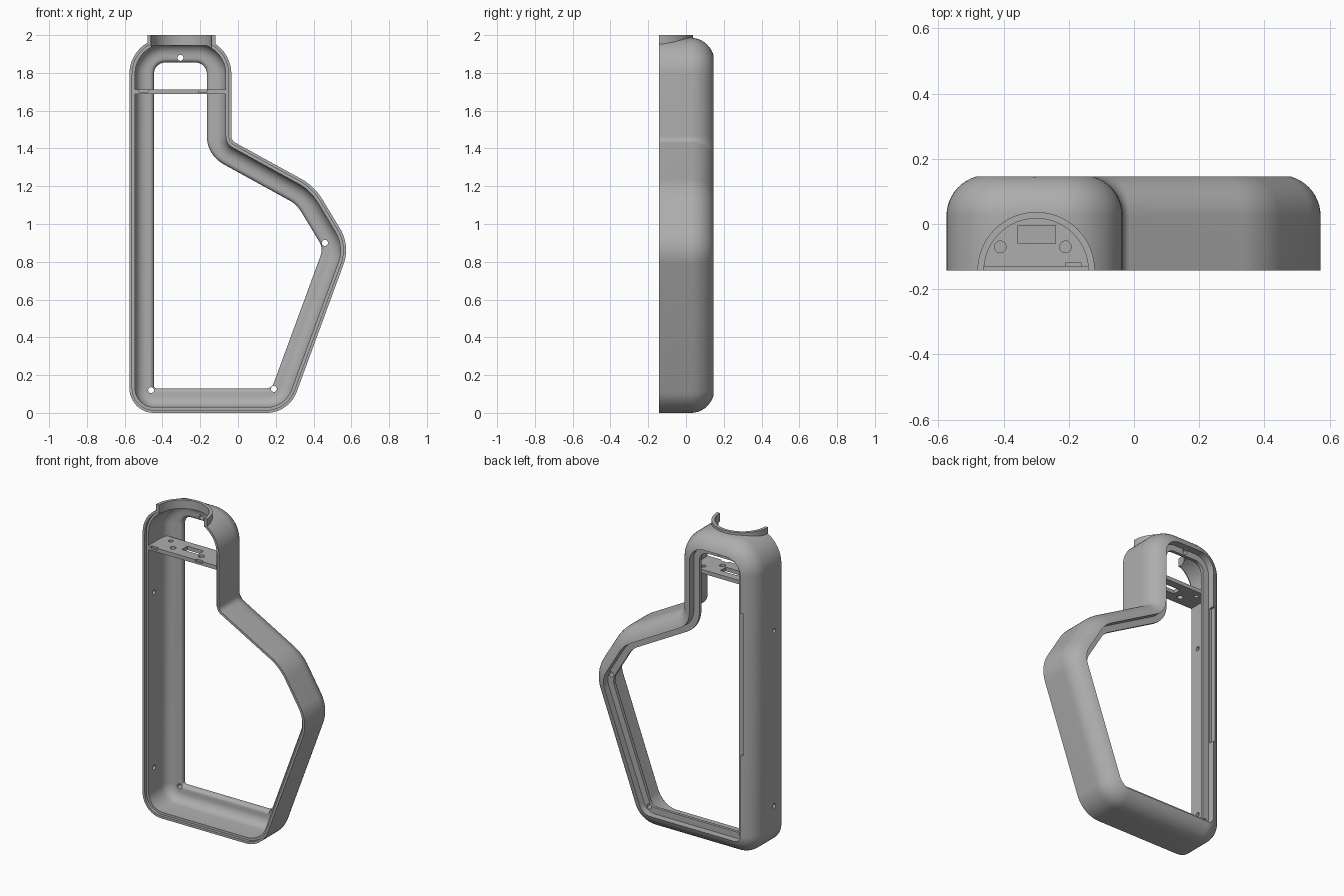
import bpy, bmesh, math
from mathutils import Vector, Matrix

old = bpy.data.objects.get("Cube")
if old:
    bpy.data.objects.remove(old, do_unlink=True)

grey = bpy.data.materials.new("plain_grey")
grey.use_nodes = True
grey.diffuse_color = (0.42, 0.42, 0.42, 1)
grey.node_tree.nodes["Principled BSDF"].inputs["Base Color"].default_value = grey.diffuse_color


def finish(name, bm):
    bmesh.ops.recalc_face_normals(bm, faces=bm.faces)
    mesh = bpy.data.meshes.new(name)
    bm.to_mesh(mesh)
    bm.free()
    mesh.materials.append(grey)
    obj = bpy.data.objects.new(name, mesh)
    bpy.context.collection.objects.link(obj)
    return obj


def loft(name, sections, closed):
    """Skin closed sections; either join last to first or cap both ends."""
    bm = bmesh.new()
    rings = [[bm.verts.new(p) for p in s] for s in sections]
    pairs = list(zip(rings, rings[1:]))
    if closed:
        pairs.append((rings[-1], rings[0]))
    else:
        bm.faces.new(rings[0])
        bm.faces.new(rings[-1])
    for a, b in pairs:
        for i in range(len(a)):
            j = (i + 1) % len(a)
            bm.faces.new((a[i], a[j], b[j], b[i]))
    return finish(name, bm)


def box(name, low, high):
    bm = bmesh.new()
    low, high = Vector(low), Vector(high)
    bmesh.ops.create_cube(bm, size=1, matrix=Matrix.Translation((low + high) / 2)
                          @ Matrix.Diagonal((*(high - low), 1)))
    return finish(name, bm)


def rod(name, centre, radius, length, axis, sides=24):
    bm = bmesh.new()
    turn = Vector((0, 0, 1)).rotation_difference(Vector(axis)).to_matrix().to_4x4()
    bmesh.ops.create_cone(bm, cap_ends=True, segments=sides, radius1=radius, radius2=radius,
                          depth=length, matrix=Matrix.Translation(centre) @ turn)
    return finish(name, bm)


def activate(obj):
    bpy.ops.object.select_all(action='DESELECT')
    obj.select_set(True)
    bpy.context.view_layer.objects.active = obj


def cut(obj, cutters):
    activate(obj)
    for c in cutters:
        mod = obj.modifiers.new("cut", 'BOOLEAN')
        mod.operation, mod.solver, mod.object = 'DIFFERENCE', 'EXACT', c
        bpy.ops.object.modifier_apply(modifier=mod.name)
        bpy.data.objects.remove(c, do_unlink=True)


# Outline corners (x, z, corner radius), anticlockwise from lower left
CORNERS = [(-.575, 0, .13), (.27, 0, .17), (.595, .885, .22), (.405, 1.2, .3),
           (-.035, 1.442, .04), (-.035, 1.985, .19), (-.575, 1.985, .19)]


def outline(inset, y, steps=12):
    """Rounded outline moved inward by inset, at depth y."""
    pts = [Vector(c[:2]) for c in CORNERS]
    n, out = len(pts), []
    for i, p in enumerate(pts):
        d0 = (p - pts[i - 1]).normalized()
        d1 = (pts[(i + 1) % n] - p).normalized()
        n0, n1 = Vector((-d0.y, d0.x)), Vector((-d1.y, d1.x))
        corner = p + (n0 + n1) * inset / (1 + n0.dot(n1))
        turn = math.atan2(d0.x * d1.y - d0.y * d1.x, d0.dot(d1))
        side = 1 if turn > 0 else -1
        r = max(CORNERS[i][2] - side * inset, .015)
        centre = corner - d0 * r * math.tan(abs(turn) / 2) + n0 * r * side
        for k in range(steps + 1):
            q = centre + Matrix.Rotation(turn * k / steps, 2) @ (-n0 * r * side)
            out.append((q.x, y, q.y))
    return out


def arc(ci, cy, r, a0, a1, steps):
    """Arc in (inset, y), angle measured from the outer side towards the back."""
    angles = [math.radians(a0 + (a1 - a0) * k / steps) for k in range(steps + 1)]
    return [(ci - r * math.cos(a), cy + r * math.sin(a)) for a in angles]


# Shell wall section: stepped front rim, rounded back edge, recessed lip
section = [(.015, -.143), (0, -.143)]
section += arc(.125, .025, .125, 0, 73.7, 10)
section += [(.09, .10), (.13, .10)]
section += arc(.108, .087, .022, 180, 270, 5)
section += arc(.09, .005, .06, 90, 0, 6)
section += [(.03, -.125), (.015, -.125)]
shell = loft("shell", [outline(i, y) for i, y in section], True)

# Neck bore, screw holes in the lip and side wall, shallow notch in the back edge
NECK = Vector((-.30, -.143, 0))
cutters = [rod("bore", NECK + Vector((0, 0, 1.97)), .16, .2, (0, 0, 1), 64)]
for x, z in [(-.46, .12), (.19, .127), (.46, .9), (-.305, 1.88)]:
    cutters.append(rod("lip_hole", (x, .1, z), .016, .2, (0, 1, 0)))
for z in (.27, 1.39):
    cutters.append(rod("side_hole", (-.56, -.07, z), .014, .1, (1, 0, 0)))
cutters.append(box("notch", (-.50, .108, .65), (-.47, .2, 1.56)))
cut(shell, cutters)

# Half-ring collar on the neck
rings = []
for k in range(33):
    a = math.pi * k / 32
    spoke = Vector((math.cos(a), math.sin(a), 0))
    rings.append([NECK + spoke * r + Vector((0, 0, z))
                  for r, z in ((.16, 1.945), (.18, 1.945), (.18, 2), (.16, 2))])
collar = loft("collar", rings, False)

# Cross plate below the neck with window, holes and front notches
plate = box("cross_plate", (-.55, -.13, 1.687), (-.06, .045, 1.712))
cutters = [box("window", (-.355, -.06, 1.6), (-.24, -.005, 1.8))]
for side in (-1, 1):
    cutters.append(rod("hole", (-.31 + side * .1, -.07, 1.7), .018, .2, (0, 0, 1)))
    cutters.append(rod("hole", (-.30 + side * .175, 0, 1.7), .014, .2, (0, 0, 1)))
for x in (-.525, -.21):
    cutters.append(box("notch", (x, -.2, 1.7), (x + .048, -.118, 1.8)))
cut(plate, cutters)

for obj in (shell, collar, plate):
    activate(obj)
    bpy.ops.object.shade_smooth_by_angle(angle=math.radians(30))
